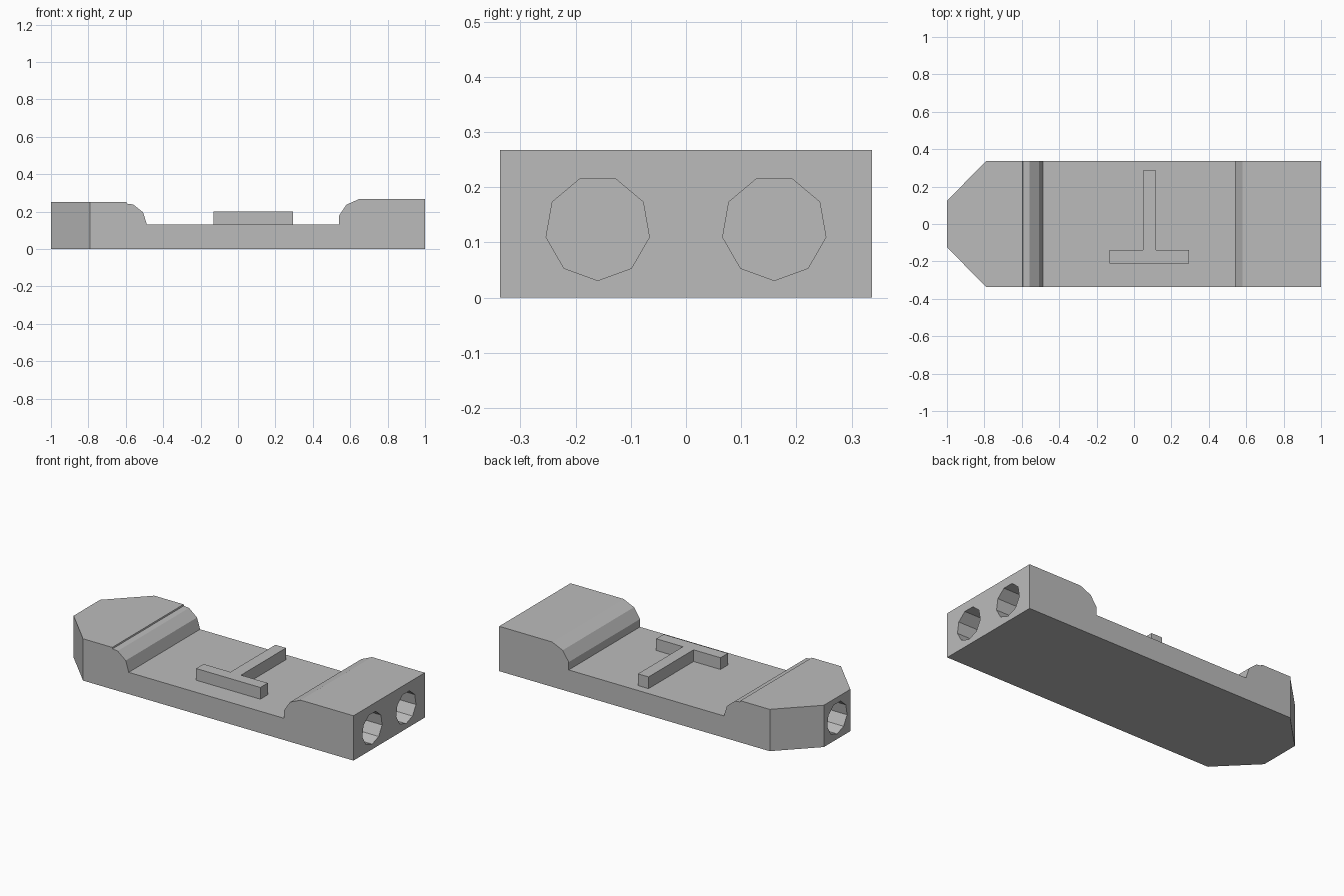
import bpy, bmesh, math

cube = bpy.data.objects.get("Cube")
if cube:
    bpy.data.objects.remove(cube, do_unlink=True)

grey = bpy.data.materials.new("plain_grey")
grey.use_nodes = True
colour = (0.5, 0.5, 0.5, 1)
grey.diffuse_color = colour
grey.node_tree.nodes["Principled BSDF"].inputs["Base Color"].default_value = colour


def prism(name, outline, axis, low, high):
    """Extrude a 2D outline along one axis (0 = x, 1 = y, 2 = z)."""
    def place(point, along):
        coords = list(point)
        coords.insert(axis, along)
        return coords

    bm = bmesh.new()
    face = bm.faces.new([bm.verts.new(place(p, low)) for p in outline])
    extruded = bmesh.ops.extrude_face_region(bm, geom=[face])["geom"]
    for v in extruded:
        if isinstance(v, bmesh.types.BMVert):
            v.co[axis] = high
    bmesh.ops.recalc_face_normals(bm, faces=bm.faces)
    mesh = bpy.data.meshes.new(name)
    bm.to_mesh(mesh)
    bm.free()
    mesh.materials.append(grey)
    obj = bpy.data.objects.new(name, mesh)
    bpy.context.collection.objects.link(obj)
    return obj


def boolean(target, tool, operation):
    """Apply a boolean and discard its helper object."""
    mod = target.modifiers.new(tool.name, "BOOLEAN")
    mod.operation = operation
    mod.solver = "EXACT"
    mod.object = tool
    bpy.context.view_layer.objects.active = target
    bpy.ops.object.modifier_apply(modifier=mod.name)
    bpy.data.objects.remove(tool, do_unlink=True)


# Hull: side profile with raised ends and a low deck
HALF = 0.337
DECK = 0.13
profile = [(-1, 0), (1, 0), (1, 0.268), (0.65, 0.268), (0.58, 0.237), (0.54, 0.177),
           (0.54, DECK), (-0.487, DECK), (-0.507, 0.195), (-0.56, 0.238),
           (-0.594, 0.242), (-0.596, 0.25), (-1, 0.25)]
hull = prism("hull", profile, 1, -HALF, HALF)

# Tapered nose: trim the hull to its plan outline
nose_side = [(-1, 0.125), (-0.797, 0.329), (-0.79, HALF + 0.001), (-0.79, 0.5), (1.1, 0.5)]
plan = nose_side + [(x, -y) for x, y in reversed(nose_side)]
boolean(hull, prism("plan_trim", plan, 2, -0.1, 0.5), "INTERSECT")

# Nine-sided sockets: two in the square end, one in the nose
SIDES, RADIUS, SOCKET_Z, DEPTH = 9, 0.095, 0.126, 0.3


def socket(y, low, high):
    angles = [2 * math.pi * i / SIDES for i in range(SIDES)]
    ring = [(y + RADIUS * math.sin(a), SOCKET_Z - RADIUS * math.cos(a)) for a in angles]
    boolean(hull, prism("socket_cutter", ring, 0, low, high), "DIFFERENCE")


for y in (-0.16, 0.16):
    socket(y, 1 - DEPTH, 1.1)
socket(0, -1.1, -1 + DEPTH)

# Raised T-shaped rib on the deck
rib = [(-0.13, -0.21), (0.295, -0.21), (0.295, -0.14), (0.118, -0.14),
       (0.118, 0.285), (0.048, 0.285), (0.048, -0.14), (-0.13, -0.14)]
prism("deck_rib", rib, 2, DECK - 0.01, 0.2)
